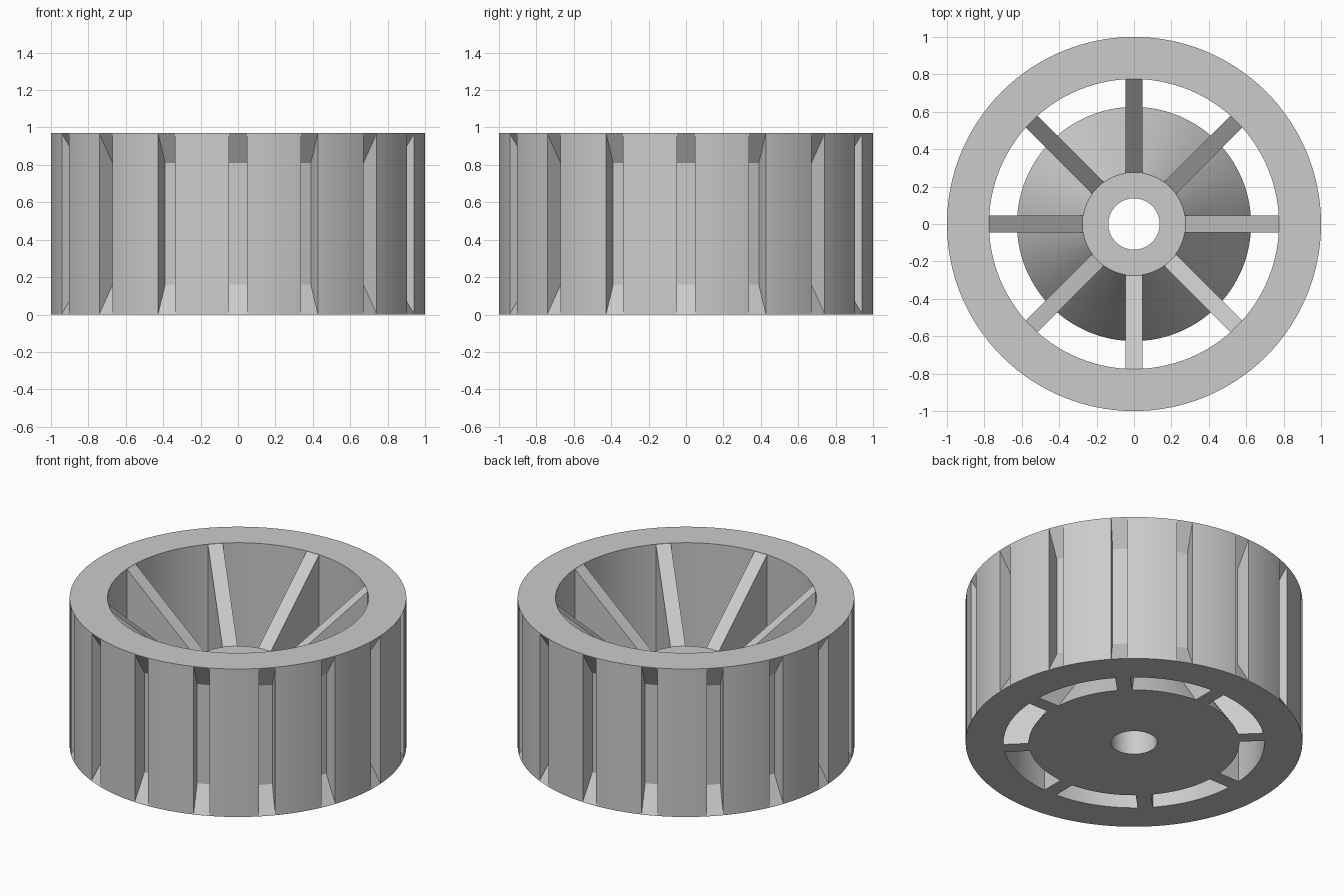
import bpy, bmesh, math
from mathutils import Matrix, Vector

cube = bpy.data.objects.get("Cube")
if cube:
    bpy.data.objects.remove(cube, do_unlink=True)

HEIGHT = 0.97
SEGMENTS = 128

grey = bpy.data.materials.new("light grey")
grey.use_nodes = True
colour = (0.6, 0.6, 0.6, 1)
grey.diffuse_color = colour
grey.node_tree.nodes["Principled BSDF"].inputs["Base Color"].default_value = colour


def make_object(name, bm):
    bmesh.ops.recalc_face_normals(bm, faces=bm.faces)
    mesh = bpy.data.meshes.new(name)
    bm.to_mesh(mesh)
    bm.free()
    mesh.materials.append(grey)
    obj = bpy.data.objects.new(name, mesh)
    bpy.context.collection.objects.link(obj)
    return obj


def lathe(name, profile):
    """Turn a closed (radius, height) profile around the z axis."""
    bm = bmesh.new()
    rings = []
    for i in range(SEGMENTS):
        a = math.tau * i / SEGMENTS
        rings.append([bm.verts.new((r * math.cos(a), r * math.sin(a), z))
                      for r, z in profile])
    n = len(profile)
    for i in range(SEGMENTS):
        here, after = rings[i], rings[(i + 1) % SEGMENTS]
        for j in range(n):
            k = (j + 1) % n
            bm.faces.new((here[j], after[j], after[k], here[k]))
    return make_object(name, bm)


def radial_plates(name, profile, width, count):
    """Repeat an upright plate with a (radius, height) outline around z."""
    bm = bmesh.new()
    for i in range(count):
        turn = Matrix.Rotation(math.tau * i / count, 3, 'Z')
        sides = [[bm.verts.new(turn @ Vector((r, y, z))) for r, z in profile]
                 for y in (-width / 2, width / 2)]
        bm.faces.new(sides[0])
        bm.faces.new(sides[1])
        n = len(profile)
        for j in range(n):
            k = (j + 1) % n
            bm.faces.new((sides[0][j], sides[0][k], sides[1][k], sides[1][j]))
    return make_object(name, bm)


def combine(target, other, operation):
    mod = target.modifiers.new(operation.lower(), 'BOOLEAN')
    mod.operation = operation
    mod.solver = 'EXACT'
    mod.object = other
    bpy.context.view_layer.update()
    result = bpy.data.meshes.new_from_object(
        target.evaluated_get(bpy.context.evaluated_depsgraph_get()))
    target.modifiers.clear()
    target.data = result
    bpy.data.objects.remove(other, do_unlink=True)


# Thick outer rim
wheel = lathe("slotted_wheel", [(0.775, 0), (1, 0), (1, HEIGHT), (0.775, HEIGHT)])

# Tread slots with ramped ends
ramp, floor, beyond = 0.16, 0.9, 1.102
slots = radial_plates("slot_cutters", [
    (floor, ramp), (beyond, -ramp), (beyond, HEIGHT + ramp),
    (floor, HEIGHT - ramp)], 0.097, 16)
combine(wheel, slots, 'DIFFERENCE')

# Conical hub with a centre bore
hub = lathe("hub", [(0.137, 0), (0.626, 0), (0.275, 0.526), (0.137, 0.526)])
# Web spokes sloping from the hub top up to the rim
spokes = radial_plates("spokes", [
    (0.2, 0), (0.85, 0), (0.85, HEIGHT - 0.001), (0.775, HEIGHT - 0.001),
    (0.275, 0.526), (0.2, 0.52)], 0.09, 8)
combine(spokes, hub, 'UNION')
combine(wheel, spokes, 'UNION')

# Smooth round faces, crisp corners
bpy.ops.object.select_all(action='DESELECT')
wheel.select_set(True)
bpy.context.view_layer.objects.active = wheel
bpy.ops.object.shade_smooth_by_angle(angle=math.radians(25))
